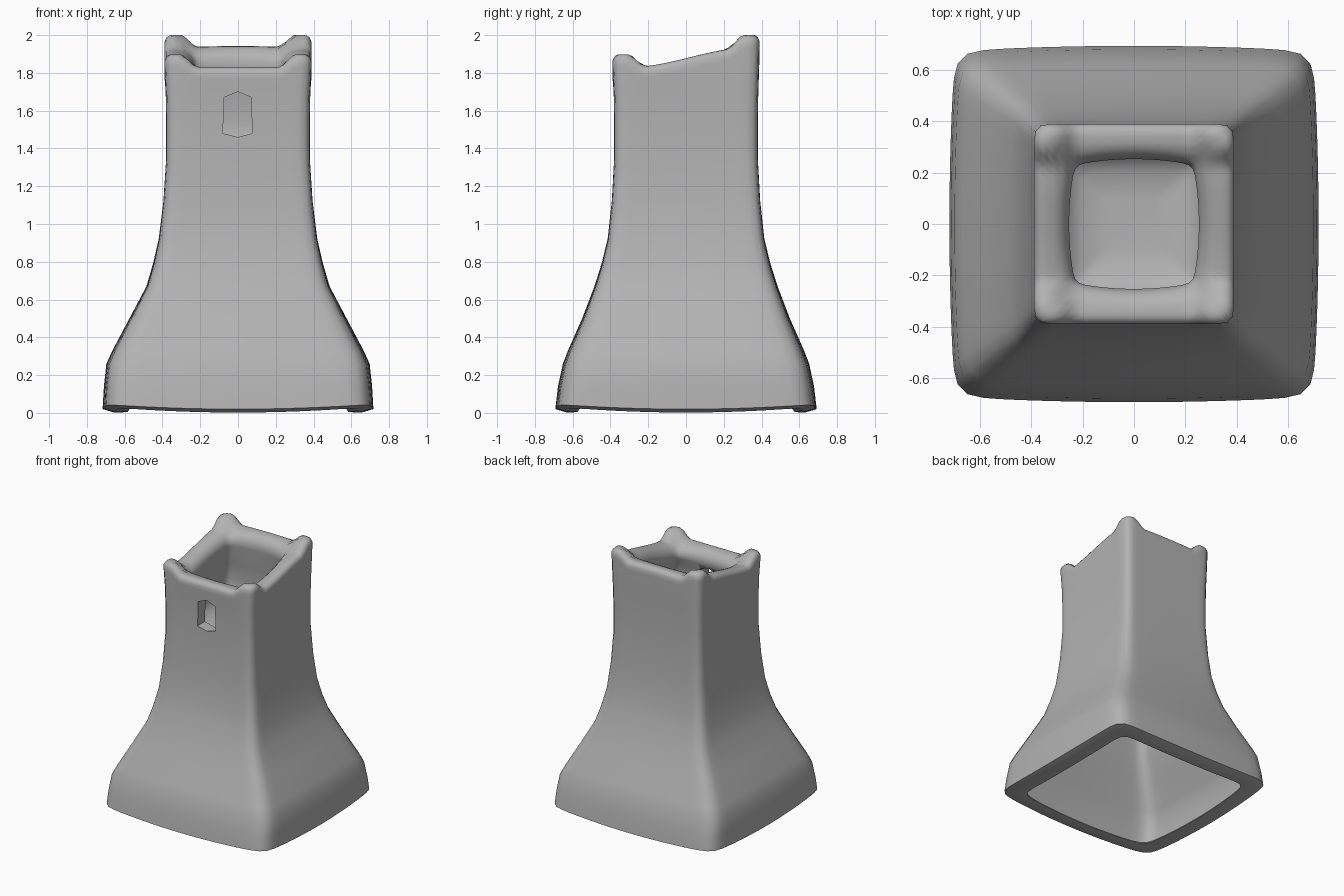
import bpy, bmesh, math

default = bpy.data.objects.get("Cube")
if default:
    bpy.data.objects.remove(default, do_unlink=True)

SEGMENTS = 112


def smooth(t):
    t = max(0.0, min(1.0, t))
    return t * t * (3 - 2 * t)


def material(name, value):
    m = bpy.data.materials.new(name)
    m.use_nodes = True
    m.diffuse_color = (value, value, value, 1)
    m.node_tree.nodes["Principled BSDF"].inputs["Base Color"].default_value = m.diffuse_color
    return m


def rim_height(x, y):
    """Sloping crest of the wall, bowed on each side, with a knob on each corner."""
    z = 1.83 + 0.1 * smooth((y + 0.3) / 0.62) + 0.012 * (1 - (x / 0.39) ** 2) * smooth(y / 0.3)
    d = math.hypot(abs(x) - 0.345, abs(y) - 0.345)
    return z + 0.067 * smooth(1.45 - d / 0.09)


def ring(bm, wx, wy, z, power, bulge=0.0, lift=0.0, on_rim=False):
    """Rounded square with bowed sides and lifted corners; z is from the crest if on_rim."""
    verts = []
    for i in range(SEGMENTS):
        a = 2 * math.pi * (i + 0.5) / SEGMENTS
        c, s = math.cos(a), math.sin(a)
        r = (abs(c) ** power + abs(s) ** power) ** (-1 / power)
        u, v = r * c, r * s
        x = wx * u * (1 - bulge * v * v)
        y = wy * v * (1 - bulge * u * u)
        height = z + lift * (u * v) ** 2 + (rim_height(x, y) if on_rim else 0)
        verts.append(bm.verts.new((x, y, height)))
    return verts


def finish(bm, name, mat):
    mesh = bpy.data.meshes.new(name)
    bm.to_mesh(mesh)
    bm.free()
    mesh.materials.append(mat)
    obj = bpy.data.objects.new(name, mesh)
    bpy.context.collection.objects.link(obj)
    return obj


def window_prism(name, y0, y1, capped):
    """Six-sided window outline swept from y0 to y1."""
    outline = [(-0.08, 1.48), (0, 1.46), (0.075, 1.48), (0.07, 1.67), (0, 1.7), (-0.073, 1.67)]
    bm = bmesh.new()
    front = [bm.verts.new((x, y0, z)) for x, z in outline]
    back = [bm.verts.new((x, y1, z)) for x, z in outline]
    for i in range(len(outline)):
        j = (i + 1) % len(outline)
        bm.faces.new((front[j], front[i], back[i], back[j]))
    if capped:
        bm.faces.new(front)
        bm.faces.new(back[::-1])
    return finish(bm, name, stone)


stone = material("grey stone", 0.45)

# Base lip and outer wall: half width in x, half width in y, height
wall = [(0.585, 0.575, 0.004), (0.655, 0.63, 0.002), (0.717, 0.692, 0.02), (0.71, 0.678, 0.14),
        (0.697, 0.652, 0.26), (0.665, 0.625, 0.33), (0.575, 0.55, 0.5), (0.485, 0.485, 0.67),
        (0.45, 0.447, 0.79), (0.42, 0.415, 0.92), (0.395, 0.393, 1.12), (0.38, 0.38, 1.35),
        (0.38, 0.38, 1.55), (0.383, 0.383, 1.7)]
# Rounded crest: half width, drop below the crest
crest = [(0.389, -0.06), (0.389, -0.03), (0.38, -0.01), (0.362, 0), (0.34, 0), (0.315, -0.003),
         (0.29, -0.012), (0.268, -0.035), (0.252, -0.07), (0.256, -0.11)]
# Upper room, widening under the crest, down to its floor
room = [(0.28, 1.66), (0.295, 1.55), (0.29, 1.44), (0.26, 1.38), (0.2, 1.345), (0.1, 1.335)]

# One continuous skin from the base lip up, over the crest and down into the room
bm = bmesh.new()
rings = [ring(bm, wx, wy, z, 17, 0.03 * smooth(1.3 - z), 0.025 if z < 0.1 else 0)
         for wx, wy, z in wall]
rings += [ring(bm, w, w, z, 18, 0.09 * smooth((0.34 - w) / 0.08), on_rim=True)
          for w, z in crest]
rings += [ring(bm, w, w, z, 14, 0.03) for w, z in room]
for a, b in zip(rings, rings[1:]):
    for i in range(SEGMENTS):
        j = (i + 1) % SEGMENTS
        bm.faces.new((a[i], a[j], b[j], b[i]))
bm.faces.new(rings[-1])
tower = finish(bm, "tower_wall", stone)

# Thin shell, open underneath, with a window through the front
shell = tower.modifiers.new("shell", 'SOLIDIFY')
shell.thickness = 0.008
shell.offset = -1
cutter = window_prism("window_cutter", -0.5, -0.1, True)
cutter.hide_render = True
cut = tower.modifiers.new("window", 'BOOLEAN')
cut.operation = 'DIFFERENCE'
cut.solver = 'EXACT'
cut.object = cutter

bpy.ops.object.select_all(action='DESELECT')
bpy.context.view_layer.objects.active = tower
tower.select_set(True)
bpy.ops.object.modifier_apply(modifier=shell.name)
bpy.ops.object.modifier_apply(modifier=cut.name)
bpy.data.objects.remove(cutter, do_unlink=True)
bpy.ops.object.shade_smooth_by_angle(angle=math.radians(70))

# Window reveal joining the outer wall to the room
reveal = window_prism("window_reveal", -0.379, -0.292, False)
for face in reveal.data.polygons:
    face.flip()
